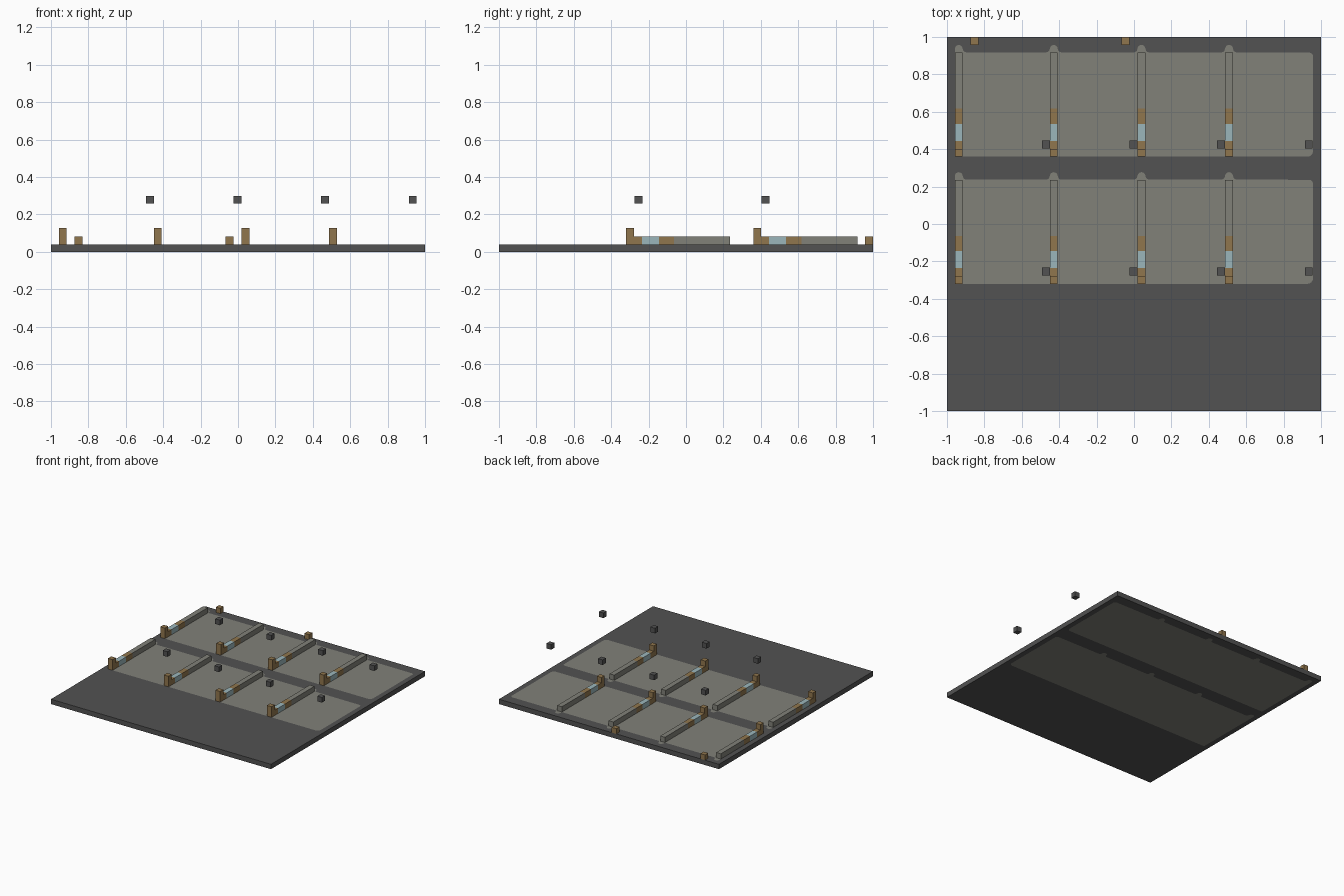
import bpy, bmesh
from math import sin, cos, radians

cube = bpy.data.objects.get("Cube")
if cube:
    bpy.data.objects.remove(cube, do_unlink=True)


def material(name, r, g, b):
    m = bpy.data.materials.new(name)
    m.use_nodes = True
    m.diffuse_color = (r, g, b, 1)
    m.node_tree.nodes["Principled BSDF"].inputs["Base Color"].default_value = (r, g, b, 1)
    return m


ASPHALT = material("dark asphalt", 0.085, 0.085, 0.085)
CONCRETE = material("warm grey concrete", 0.22, 0.22, 0.19)
WOOD = material("brown", 0.28, 0.18, 0.075)
GLASS = material("pale blue", 0.33, 0.47, 0.50)


def finish(name, bm, mat):
    mesh = bpy.data.meshes.new(name)
    bmesh.ops.recalc_face_normals(bm, faces=bm.faces)
    bm.to_mesh(mesh)
    bm.free()
    mesh.materials.append(mat)
    obj = bpy.data.objects.new(name, mesh)
    bpy.context.scene.collection.objects.link(obj)
    return obj


def box(name, x, y, z, mat):
    """Box from (min, max) pairs."""
    bm = bmesh.new()
    bmesh.ops.create_cube(bm, size=1)
    for v in bm.verts:
        v.co = [lo + (c + 0.5) * (hi - lo) for c, (lo, hi) in zip(v.co, (x, y, z))]
    return finish(name, bm, mat)


def prism(name, outline, z0, z1, mat):
    bm = bmesh.new()
    face = bm.faces.new([bm.verts.new((x, y, z0)) for x, y in outline])
    ext = bmesh.ops.extrude_face_region(bm, geom=[face], use_keep_orig=True)
    for v in ext["geom"]:
        if isinstance(v, bmesh.types.BMVert):
            v.co.z = z1
    return finish(name, bm, mat)


def arc(cx, cy, r, a0, a1, n=6):
    angles = [radians(a0 + (a1 - a0) * i / n) for i in range(n + 1)]
    return [(cx + r * cos(a), cy + r * sin(a)) for a in angles]


TOP = 0.04
RAIL_TOP = 0.083
HALF = 0.021
RAILS = (-0.937, -0.429, 0.04, 0.508)
EDGE = 0.957


def pavement_outline(y0, y1):
    """Rounded strip with a rounded nub behind the end of every rail."""
    pts = [(-EDGE, y0)]
    pts += arc(EDGE - 0.03, y0 + 0.03, 0.03, -90, 0)
    pts += arc(EDGE - 0.02, y1 - 0.02, 0.02, 0, 90)
    yc = y1 + 0.02
    for cx in reversed(RAILS):
        pts += arc(cx + 0.04, yc, 0.018, -90, -180, 4)
        pts += arc(cx, yc, 0.021, 0, 180, 10)
        if cx != RAILS[0]:
            pts += arc(cx - 0.04, yc, 0.018, 0, -90, 4)
    return pts


# Ground slab with the paved strips set into it
slab = box("ground_slab", (-1, 1), (-1, 1), (0, TOP), ASPHALT)

for row, front in (("front", -0.32), ("rear", 0.36)):
    outline = pavement_outline(front, front + 0.556)
    prism(row + "_pavement", outline, 0, TOP, CONCRETE)
    cutter = prism(row + "_pavement_cutter", outline, -0.1, 0.1, ASPHALT)
    cutter.hide_render = True
    cutter.hide_viewport = True
    cutter.display_type = 'WIRE'
    cut = slab.modifiers.new(row + "_cut", 'BOOLEAN')
    cut.operation = 'DIFFERENCE'
    cut.solver = 'EXACT'
    cut.object = cutter

    # Divider rails: post, brown, pale blue, brown, then concrete
    parts = (("post", 0, 0.042, 0.127, WOOD),
             ("rail_front", 0.042, 0.085, RAIL_TOP, WOOD),
             ("rail_window", 0.085, 0.175, RAIL_TOP, GLASS),
             ("rail_middle", 0.175, 0.257, RAIL_TOP, WOOD),
             ("rail_rear", 0.257, 0.556, RAIL_TOP, CONCRETE))
    for i, cx in enumerate(RAILS, 1):
        for part, a, b, z1, mat in parts:
            box(f"{row}_{part}_{i}", (cx - HALF, cx + HALF),
                (front + a, front + b), (TOP, z1), mat)

    # Small blocks hanging above each bay
    for i in range(4):
        cx = -0.47 + 0.468 * i
        cy = front + 0.066
        box(f"{row}_hanging_block_{i + 1}", (cx - HALF, cx + HALF),
            (cy - HALF, cy + HALF), (0.258, 0.3), ASPHALT)

# Short posts on the rear edge
for side, cx in (("right", -0.852), ("centre", -0.046)):
    box(f"rear_edge_post_{side}", (cx - HALF, cx + HALF),
        (1 - 2 * HALF, 1), (TOP, RAIL_TOP), WOOD)
